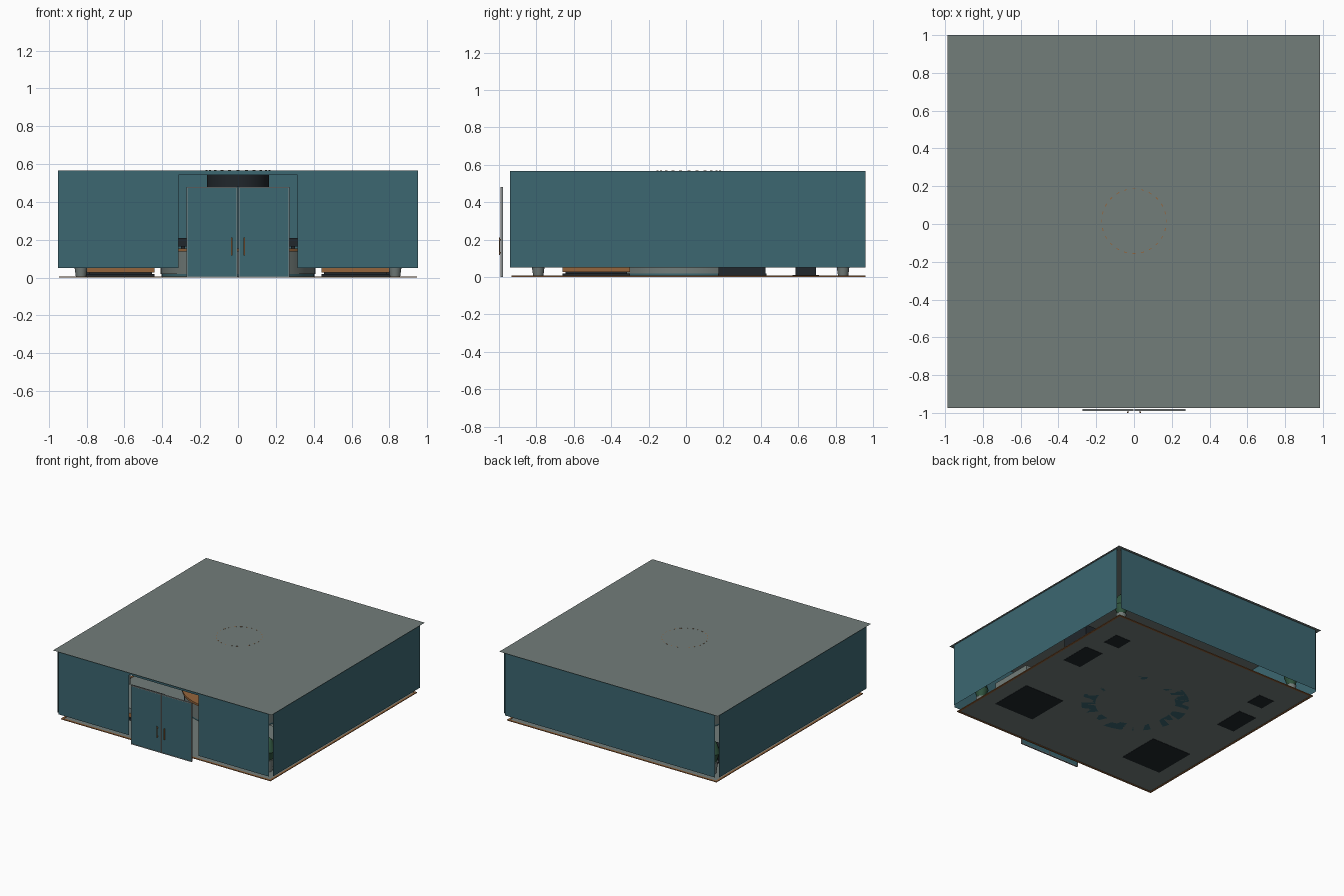
import bpy, bmesh, math
from mathutils import Matrix, Vector

cube = bpy.data.objects.get("Cube")
if cube:
    bpy.data.objects.remove(cube, do_unlink=True)


def material(name, rgb):
    m = bpy.data.materials.new(name)
    m.use_nodes = True
    m.diffuse_color = (*rgb, 1)
    m.node_tree.nodes["Principled BSDF"].inputs["Base Color"].default_value = (*rgb, 1)
    return m


teal = material("teal panel", (0.045, 0.135, 0.165))
grey = material("warm grey", (0.17, 0.205, 0.195))
wood = material("orange wood", (0.30, 0.13, 0.045))
black = material("charcoal", (0.015, 0.02, 0.025))
steel = material("pale steel", (0.25, 0.27, 0.27))
leaf = material("deep green", (0.03, 0.09, 0.05))


def finish(name, bm, mat):
    me = bpy.data.meshes.new(name)
    bm.to_mesh(me)
    bm.free()
    ob = bpy.data.objects.new(name, me)
    bpy.context.collection.objects.link(ob)
    me.materials.append(mat)
    return ob


def box(name, lo, hi, mat):
    lo, hi = Vector(lo), Vector(hi)
    bm = bmesh.new()
    place = Matrix.Translation((lo + hi) / 2) @ Matrix.Diagonal((*(hi - lo), 1))
    bmesh.ops.create_cube(bm, size=1, matrix=place)
    return finish(name, bm, mat)


def sheet(name, corner, u, v, mat):
    # single flat panel spanned by two edge vectors
    c, u, v = Vector(corner), Vector(u), Vector(v)
    bm = bmesh.new()
    bm.faces.new([bm.verts.new(p) for p in (c, c + u, c + u + v, c + v)])
    return finish(name, bm, mat)


def lathe(name, profile, centre, mat, steps=48):
    # spin a closed radius/height outline around a vertical axis
    bm = bmesh.new()
    vs = [bm.verts.new((r, 0, z)) for r, z in profile]
    es = [bm.edges.new((vs[i], vs[(i + 1) % len(vs)])) for i in range(len(vs))]
    bmesh.ops.spin(bm, geom=vs + es, cent=(0, 0, 0), axis=(0, 0, 1),
                   angle=math.tau, steps=steps)
    bmesh.ops.remove_doubles(bm, verts=bm.verts, dist=0.0002)
    bmesh.ops.recalc_face_normals(bm, faces=bm.faces)
    bmesh.ops.translate(bm, verts=bm.verts, vec=centre)
    ob = finish(name, bm, mat)
    bpy.ops.object.select_all(action='DESELECT')
    ob.select_set(True)
    bpy.context.view_layer.objects.active = ob
    bpy.ops.object.shade_smooth_by_angle(angle=math.radians(35))
    return ob


def ring(name, r_in, r_out, z0, z1, mat):
    return lathe(name, [(r_in, z0), (r_out, z0), (r_out, z1), (r_in, z1)],
                 (0, 0.015, 0), mat)


MID, BASE, TOP = 0.0125, 0.05, 0.566

# roof and floor sheets, with a wooden border around the floor
sheet("roof", (-0.988, -0.975, 0.568), (1.974, 0, 0), (0, 1.975, 0), grey)
sheet("floor", (-0.93, MID - 0.93, 0.004), (1.86, 0, 0), (0, 1.86, 0), grey)
for s, side in ((-1, "right"), (1, "left")):
    box(f"{side}_floor_trim", (s * 0.938 - 0.008, MID - 0.946, 0.001),
        (s * 0.938 + 0.008, MID + 0.946, 0.007), wood)
for s, side in ((-1, "front"), (1, "back")):
    y = MID + s * 0.938
    box(f"{side}_floor_trim", (-0.93, y - 0.008, 0.001), (0.93, y + 0.008, 0.007), wood)

# walls float above the floor and leave the corners open
up = (0, 0, TOP - BASE)
sheet("back_wall", (0.95, 0.98, BASE), (-1.9, 0, 0), up, teal)
sheet("left_wall", (0.972, -0.94, BASE), (0, 1.9, 0), up, teal)
sheet("right_wall", (-0.972, 0.96, BASE), (0, -1.9, 0), up, teal)
sheet("front_wall_right", (-0.95, -0.958, BASE), (0.635, 0, 0), up, teal)
sheet("front_wall_left", (0.315, -0.958, BASE), (0.635, 0, 0), up, teal)
sheet("front_header", (-0.315, -0.958, 0.542), (0.63, 0, 0), (0, 0, TOP - 0.542), teal)

# double door: teal leaf, steel edging, wooden pull on two stubs
for s, side in ((-1, "right"), (1, "left")):
    def span(name, a, b, y0, y1, z0, z1, mat):
        xs = sorted((s * a, s * b))
        box(f"{side}_{name}", (xs[0], y0, z0), (xs[1], y1, z1), mat)
    span("door_leaf", 0.007, 0.268, -0.989, -0.981, 0.006, 0.474, teal)
    span("door_inner_edge", 0.002, 0.007, -0.991, -0.979, 0, 0.48, steel)
    span("door_outer_edge", 0.268, 0.273, -0.991, -0.979, 0, 0.48, steel)
    span("door_top_edge", 0.002, 0.273, -0.991, -0.979, 0.474, 0.48, steel)
    span("door_bottom_edge", 0.002, 0.273, -0.991, -0.979, 0, 0.006, steel)
    span("door_pull", 0.028, 0.036, -1.0, -0.995, 0.118, 0.212, wood)
    for z in (0.13, 0.2):
        span("pull_stub", 0.029, 0.035, -0.995, -0.989, z - 0.004, z + 0.004, wood)

# round reception counter with wooden top
ring("counter_plinth", 0.30, 0.405, 0.004, 0.018, teal)
ring("counter_body", 0.29, 0.41, 0.018, 0.138, grey)
ring("counter_top", 0.27, 0.425, 0.138, 0.155, wood)
for s, side in ((-1, "right"), (1, "left")):
    box(f"{side}_monitor", (s * 0.29 - 0.025, -0.03, 0.165), (s * 0.29 + 0.025, 0.06, 0.21), black)
    box(f"{side}_monitor_stand", (s * 0.29 - 0.01, 0, 0.155), (s * 0.29 + 0.01, 0.03, 0.165), black)

# ceiling ring lamp, with a broken wooden line showing on the roof
ring("lamp_rim", 0.14, 0.165, 0.48, 0.545, black)
ring("lamp_mount", 0.155, 0.172, 0.545, 0.566, wood)
dashes = bmesh.new()
for i in range(24):
    spot = Matrix.Translation((0, 0.015, 0.568)) @ Matrix.Rotation(i * math.tau / 24, 4, 'Z')
    size = Matrix.Translation((0.171, 0, 0)) @ Matrix.Diagonal((0.004, 0.016, 0.002, 1))
    bmesh.ops.create_cube(dashes, size=1, matrix=spot @ size)
finish("roof_dashes", dashes, wood)

# furniture mirrored along both sides
for s, side in ((-1, "right"), (1, "left")):
    def piece(name, x, y, w, d, z0, z1, mat):
        box(f"{side}_{name}", (s * x - w / 2, y - d / 2, z0),
            (s * x + w / 2, y + d / 2, z1), mat)
    # front lounge bench
    piece("bench_plinth", 0.62, -0.48, 0.36, 0.36, 0.002, 0.02, black)
    piece("bench_base", 0.62, -0.48, 0.36, 0.36, 0.028, 0.06, wood)
    piece("bench_core", 0.62, -0.48, 0.33, 0.33, 0.02, 0.028, black)
    piece("bench_cushion", 0.62, -0.48, 0.35, 0.35, 0.06, 0.1, grey)
    piece("bench_back", 0.78, -0.48, 0.04, 0.36, 0.06, 0.18, grey)
    # rear cabinet
    piece("cabinet_plinth", 0.75, 0.30, 0.16, 0.26, 0.002, 0.02, black)
    piece("cabinet", 0.75, 0.30, 0.15, 0.25, 0.02, 0.2, black)
    # pedestal stool
    piece("stool_base", 0.70, 0.64, 0.14, 0.14, 0.002, 0.012, black)
    piece("stool_body", 0.70, 0.64, 0.10, 0.11, 0.012, 0.12, black)
    # corner planters
    for y, where in ((-0.79, "front"), (0.84, "back")):
        spot = (s * 0.83, y, 0)
        lathe(f"{side}_{where}_planter",
              [(0, 0.004), (0.027, 0.004), (0.04, 0.1), (0, 0.1)], spot, grey, 16)
        lathe(f"{side}_{where}_foliage",
              [(0, 0.1), (0.03, 0.1), (0.055, 0.17), (0.03, 0.25), (0, 0.28)], spot, leaf, 10)
